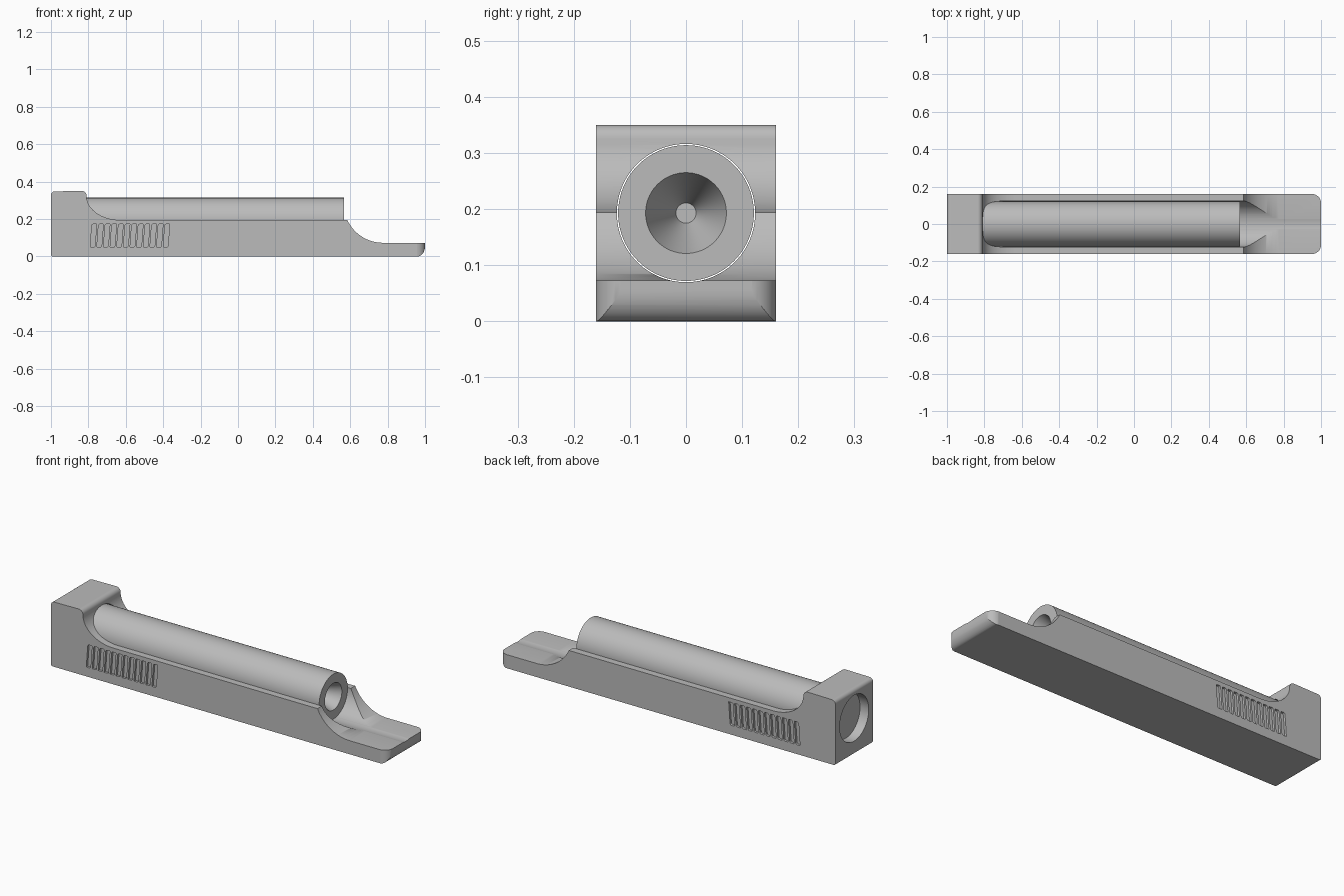
import bpy, bmesh, math
from mathutils import Vector, Matrix

cube = bpy.data.objects.get("Cube")
if cube:
    bpy.data.objects.remove(cube, do_unlink=True)

steel = bpy.data.materials.new("grey_steel")
steel.use_nodes = True
GREY = (0.5, 0.5, 0.5, 1)
steel.diffuse_color = GREY
steel.node_tree.nodes["Principled BSDF"].inputs["Base Color"].default_value = GREY

HALF_W, AXIS_Z = 0.16, 0.193


def arc(cx, cz, rx, rz, a0, a1, n=16):
    """Points on an elliptical arc, angles in degrees."""
    angles = [math.radians(a0 + (a1 - a0) * i / n) for i in range(n + 1)]
    return [(cx + rx * math.cos(a), cz + rz * math.sin(a)) for a in angles]


def make_object(name, bm):
    bmesh.ops.recalc_face_normals(bm, faces=bm.faces)
    mesh = bpy.data.meshes.new(name)
    bm.to_mesh(mesh)
    bm.free()
    mesh.materials.append(steel)
    obj = bpy.data.objects.new(name, mesh)
    bpy.context.collection.objects.link(obj)
    return obj


def add_prism(bm, points, offset):
    """Extrude a closed loop of 3D points along an offset."""
    face = bm.faces.new([bm.verts.new(p) for p in points])
    ext = bmesh.ops.extrude_face_region(bm, geom=[face])
    moved = [v for v in ext["geom"] if isinstance(v, bmesh.types.BMVert)]
    bmesh.ops.translate(bm, verts=moved, vec=offset)


def lathe(name, profile, steps=96):
    """Spin (x, radius) points about the long axis."""
    bm = bmesh.new()
    verts = [bm.verts.new((x, 0, r)) for x, r in profile]
    edges = [bm.edges.new(pair) for pair in zip(verts, verts[1:])]
    bmesh.ops.spin(bm, geom=verts + edges, cent=(0, 0, 0), axis=(1, 0, 0),
                   angle=math.tau, steps=steps, use_duplicate=False)
    bmesh.ops.remove_doubles(bm, verts=bm.verts, dist=1e-5)
    bmesh.ops.transform(bm, matrix=Matrix.Translation((0, 0, AXIS_Z)), verts=bm.verts)
    return make_object(name, bm)


def apply_boolean(obj, cutter, operation):
    mod = obj.modifiers.new(operation.lower(), "BOOLEAN")
    mod.operation, mod.object, mod.solver = operation, cutter, "EXACT"
    bpy.context.view_layer.objects.active = obj
    bpy.ops.object.modifier_apply(modifier=mod.name)
    bpy.data.objects.remove(cutter, do_unlink=True)


def finish(obj):
    bpy.ops.object.select_all(action="DESELECT")
    obj.select_set(True)
    bpy.context.view_layer.objects.active = obj
    bpy.ops.object.shade_smooth_by_angle(angle=math.radians(30))
    mod = obj.modifiers.new("weighted_normals", "WEIGHTED_NORMAL")
    mod.keep_sharp = True


# Body: side profile with rear block, swept shoulders and thin front lip
side = (arc(-0.99, 0.01, 0.01, 0.01, 180, 270, 4)
        + arc(0.96, 0.055, 0.04, 0.055, 270, 360, 10)
        + [(1.0, 0.073)]
        + arc(0.775, 0.283, 0.21, 0.21, 270, 205, 20)
        + arc(-0.63, 0.325, 0.18, 0.13, 270, 180, 20)
        + arc(-0.835, 0.325, 0.025, 0.025, 0, 90, 6)
        + arc(-0.98, 0.328, 0.02, 0.02, 90, 180, 6))
bm = bmesh.new()
add_prism(bm, [(x, -HALF_W, z) for x, z in side], (0, 2 * HALF_W, 0))
bmesh.ops.remove_doubles(bm, verts=bm.verts, dist=1e-5)
body = make_object("body", bm)

# Plan outline that rounds the corners of the front lip
edge = HALF_W + 0.0005
plan = ([(-1.1, edge), (-1.1, -edge)]
        + arc(0.95, -edge + 0.05, 0.0505, 0.05, -90, 0, 10)
        + arc(0.95, edge - 0.05, 0.0505, 0.05, 0, 90, 10))
bm = bmesh.new()
add_prism(bm, [(x, y, -0.1) for x, y in plan], (0, 0, 0.6))
apply_boolean(body, make_object("plan_cutter", bm), "INTERSECT")

# Barrel channel, running the whole length
apply_boolean(body, lathe("channel_cutter", [(-1.1, 0), (-1.1, 0.1232),
                                             (1.1, 0.1232), (1.1, 0)]), "DIFFERENCE")

# Slanted grip slots on both sides
low, high, width, pitch, slant, depth = 0.05, 0.173, 0.025, 0.0355, 0.009, 0.012
r = 0.008
slot = ([(0, low)]
        + arc(width - r, low + r, r, r, 270, 360, 4)
        + [(width, high)]
        + arc(r, high - r, r, r, 90, 180, 4))
bm = bmesh.new()
for i in range(12):
    x0 = -0.79 + i * pitch
    for sign in (-1, 1):
        loop = [(x0 + x + slant * (z - low) / (high - low), sign * (HALF_W - depth), z)
                for x, z in slot]
        add_prism(bm, loop, (0, sign * 0.05, 0))
apply_boolean(body, make_object("slot_cutter", bm), "DIFFERENCE")
finish(body)

# Barrel with a tapered muzzle bore, set slightly in from the rear
barrel = lathe("barrel", [(-0.95, 0), (-0.95, 0.121), (0.567, 0.121),
                          (0.567, 0.072), (0.42, 0.018), (0.42, 0)])
finish(barrel)
